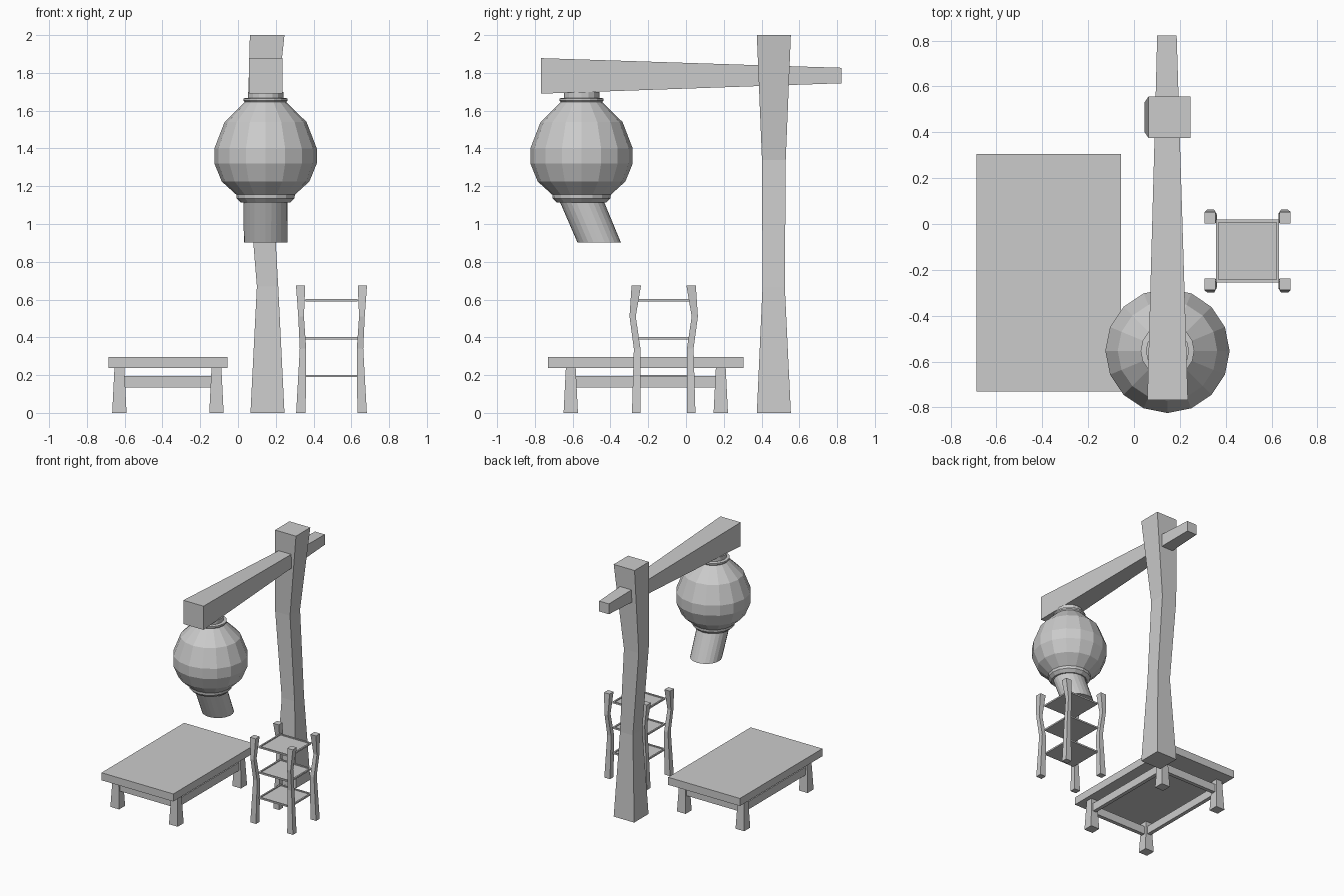
import bpy, bmesh
from math import cos, sin, pi
from mathutils import Vector

if "Cube" in bpy.data.objects:
    bpy.data.objects.remove(bpy.data.objects["Cube"])


def make(name, bm):
    bmesh.ops.recalc_face_normals(bm, faces=bm.faces)
    me = bpy.data.meshes.new(name)
    bm.to_mesh(me)
    bm.free()
    ob = bpy.data.objects.new(name, me)
    bpy.context.collection.objects.link(ob)
    return ob


def loft(name, rings):
    """Skin a list of equal-length point rings and cap both ends."""
    bm = bmesh.new()
    vs = [[bm.verts.new(p) for p in r] for r in rings]
    n = len(vs[0])
    for a, b in zip(vs, vs[1:]):
        for i in range(n):
            j = (i + 1) % n
            bm.faces.new((a[i], a[j], b[j], b[i]))
    bm.faces.new(vs[0])
    bm.faces.new(vs[-1])
    return make(name, bm)


def rect_z(x0, x1, y0, y1, z):
    return [(x0, y0, z), (x1, y0, z), (x1, y1, z), (x0, y1, z)]


def rect_y(x0, x1, z0, z1, y):
    return [(x0, y, z0), (x1, y, z0), (x1, y, z1), (x0, y, z1)]


def circle(x, y, z, r, n=16):
    return [(x + r * cos(2 * pi * i / n), y + r * sin(2 * pi * i / n), z) for i in range(n)]


def box(name, c, s):
    x, y, z = c
    a, b, h = (v / 2 for v in s)
    return loft(name, [rect_z(x - a, x + a, y - b, y + b, z + k) for k in (-h, h)])


# Crooked main post
loft("main_post", [rect_z(0.066, 0.246, 0.375, 0.555, 0),
                   rect_z(0.10, 0.213, 0.405, 0.523, 0.67),
                   rect_z(0.045, 0.175, 0.402, 0.528, 1.34),
                   rect_z(0.063, 0.246, 0.375, 0.555, 2.0)])

# Tapered cross beam
loft("cross_beam", [rect_y(0.058, 0.235, 1.69, 1.878, -0.768),
                    rect_y(0.092, 0.197, 1.733, 1.838, 0.465),
                    rect_y(0.101, 0.186, 1.745, 1.827, 0.822)])

# Faceted hanging lantern with collars
LX, LY = 0.146, -0.553
body = [(0.094, 1.70), (0.094, 1.668), (0.117, 1.665), (0.117, 1.653), (0.11, 1.645),
        (0.217, 1.54), (0.271, 1.40), (0.271, 1.32), (0.232, 1.225), (0.155, 1.155),
        (0.153, 1.135), (0.13, 1.113)]
loft("lantern_body", [circle(LX, LY, z, r) for r, z in body])

# Slanted spout
loft("lantern_spout", [circle(LX, -0.552, 1.12, 0.117, 24),
                       circle(LX, -0.46, 0.903, 0.115, 24)])

# Low table
TX, TY = -0.371, -0.213
box("table_top", (TX, TY, 0.267), (0.63, 1.035, 0.06))
for sx in (-1, 1):
    for sy in (-1, 1):
        x, y = TX + sx * 0.257, TY + sy * 0.397
        loft("table_leg", [rect_z(x - r, x + r, y - r, y + r, z)
                           for r, z in ((0.038, 0), (0.026, 0.24))])
for s in (-1, 1):
    box("table_side_rail", (TX + s * 0.257, TY, 0.165), (0.03, 0.76, 0.063))
    box("table_end_rail", (TX, TY + s * 0.397, 0.165), (0.48, 0.03, 0.063))

# Small shelf stand: four bent legs (inner x, outer x, inner y, outer y, z)
SX, SY = 0.495, -0.118
leg = [(0.137, 0.187, 0.122, 0.168, 0), (0.134, 0.168, 0.123, 0.158, 0.34),
       (0.146, 0.176, 0.148, 0.181, 0.51), (0.139, 0.188, 0.12, 0.17, 0.675)]
for sx in (-1, 1):
    for sy in (-1, 1):
        loft("stand_leg", [rect_z(SX + sx * a, SX + sx * b, SY + sy * c, SY + sy * d, z)
                           for a, b, c, d, z in leg])

# Three trays with a thin raised rim
for z in (0.195, 0.395, 0.597):
    hx, hy, i = 0.138, 0.137, 0.012
    outer = (SX - hx, SX + hx, SY - hy, SY + hy)
    inner = (SX - hx + i, SX + hx - i, SY - hy + i, SY + hy - i)
    loft("stand_tray", [rect_z(*outer, z - 0.006), rect_z(*outer, z + 0.006),
                        rect_z(*inner, z + 0.006), rect_z(*inner, z - 0.001)])
